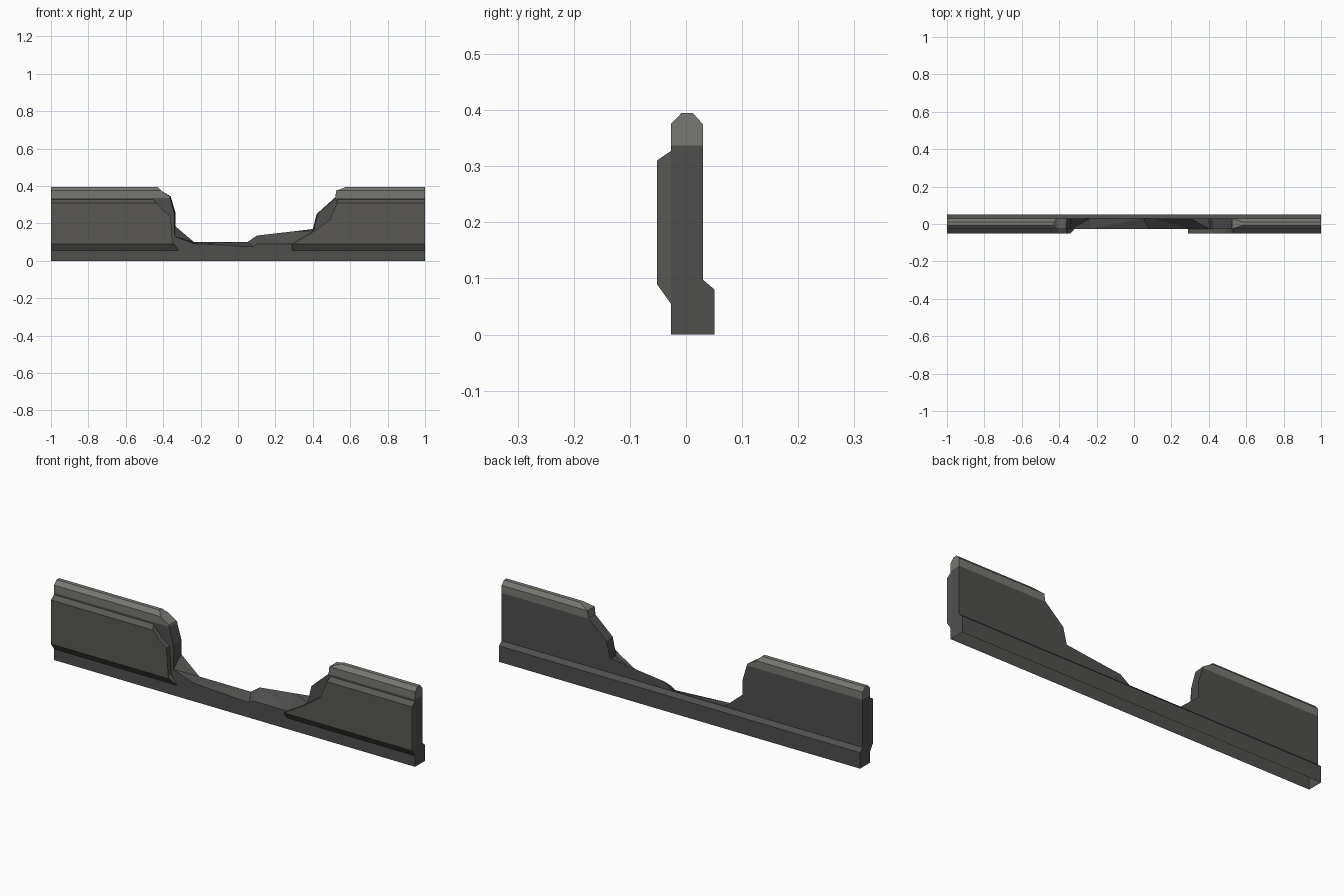
import bpy, bmesh

if "Cube" in bpy.data.objects:
    bpy.data.objects.remove(bpy.data.objects["Cube"])

# Colours
def colour(name, rgb):
    m = bpy.data.materials.new(name)
    m.diffuse_color = (*rgb, 1)
    m.use_nodes = True
    m.node_tree.nodes["Principled BSDF"].inputs["Base Color"].default_value = m.diffuse_color
    return m

DARK = colour("dark grey", (0.078, 0.078, 0.076))
MID = colour("warm grey", (0.098, 0.096, 0.088))
LIGHT = colour("light warm grey", (0.185, 0.185, 0.168))

def loft(name, rings):
    """Closed solid through rings of 3D points with equal counts."""
    bm = bmesh.new()
    vs = [[bm.verts.new(p) for p in r] for r in rings]
    n = len(rings[0])
    for a, b in zip(vs, vs[1:]):
        for i in range(n):
            j = (i + 1) % n
            bm.faces.new((a[i], a[j], b[j], b[i]))
    bm.faces.new(vs[0])
    bm.faces.new(vs[-1][::-1])
    bmesh.ops.triangulate(bm, faces=[f for f in bm.faces if len(f.verts) == 4 and len(rings) > 2])
    bmesh.ops.recalc_face_normals(bm, faces=bm.faces)
    me = bpy.data.meshes.new(name)
    bm.to_mesh(me)
    bm.free()
    ob = bpy.data.objects.new(name, me)
    bpy.context.collection.objects.link(ob)
    return ob

def along_x(name, profile):
    return loft(name, [[(x, y, z) for y, z in profile] for x in (-1, 1)])

def carve(ob, cutter):
    """Subtract the cutter, keep the result as plain mesh."""
    mod = ob.modifiers.new("break", 'BOOLEAN')
    mod.operation, mod.solver, mod.object = 'DIFFERENCE', 'EXACT', cutter
    dg = bpy.context.evaluated_depsgraph_get()
    me = bpy.data.meshes.new_from_object(ob.evaluated_get(dg))
    ob.modifiers.clear()
    ob.data = me
    bpy.data.objects.remove(cutter)

# Wall core with stepped back foot and chamfered top
core = along_x("wall_core", [
    (-0.027, 0), (0.051, 0), (0.051, 0.08), (0.03, 0.098), (0.03, 0.375),
    (0.012, 0.395), (-0.008, 0.395), (-0.027, 0.375)])

# Broken gap: outline at the front and back of the wall
front = [(-0.45, 0.6), (-0.43, 0.396), (-0.41, 0.375), (-0.365, 0.345), (-0.34, 0.25),
         (-0.338, 0.13), (-0.235, 0.092), (0.08, 0.075), (0.10, 0.09), (0.30, 0.09),
         (0.405, 0.16), (0.425, 0.25), (0.52, 0.335), (0.525, 0.375), (0.58, 0.396), (0.6, 0.6)]
back = [(-0.45, 0.6), (-0.43, 0.396), (-0.41, 0.375), (-0.36, 0.345), (-0.335, 0.26),
        (-0.335, 0.185), (-0.235, 0.10), (0.05, 0.10), (0.10, 0.135), (0.30, 0.158),
        (0.40, 0.17), (0.42, 0.25), (0.52, 0.34), (0.525, 0.375), (0.58, 0.396), (0.6, 0.6)]
stations = ((-0.06, front), (-0.027, front), (0.03, back), (0.07, back))
carve(core, loft("gap_cutter", [[(x, y, z) for x, z in o] for y, o in stations]))

# Open underside, light top band, dark body
bm = bmesh.new()
bm.from_mesh(core.data)
bmesh.ops.delete(bm, geom=[f for f in bm.faces if f.calc_center_median().z < 0.001],
                 context='FACES')
bmesh.ops.bisect_plane(bm, geom=bm.verts[:] + bm.edges[:] + bm.faces[:],
                       plane_co=(0, 0, 0.337), plane_no=(0, 0, 1))
core.data.materials.clear()
core.data.materials.append(DARK)
core.data.materials.append(LIGHT)
for f in bm.faces:
    f.material_index = int(f.calc_center_median().z > 0.337)
bm.to_mesh(core.data)
bm.free()

# Raised front panels on either side of the gap
panel = along_x("front_panels", [(-0.027, 0.055), (-0.052, 0.09), (-0.052, 0.31), (-0.027, 0.327)])
outline = [(-0.46, 0.6), (-0.45, 0.327), (-0.40, 0.27), (-0.36, 0.24), (-0.35, 0.10),
           (-0.32, 0.06), (-0.32, 0.0), (0.29, 0.0), (0.29, 0.09), (0.40, 0.155),
           (0.49, 0.22), (0.53, 0.31), (0.54, 0.6)]
carve(panel, loft("panel_cutter", [[(x, y, z) for x, z in outline] for y in (-0.1, 0.05)]))
panel.data.materials.clear()
panel.data.materials.append(MID)
